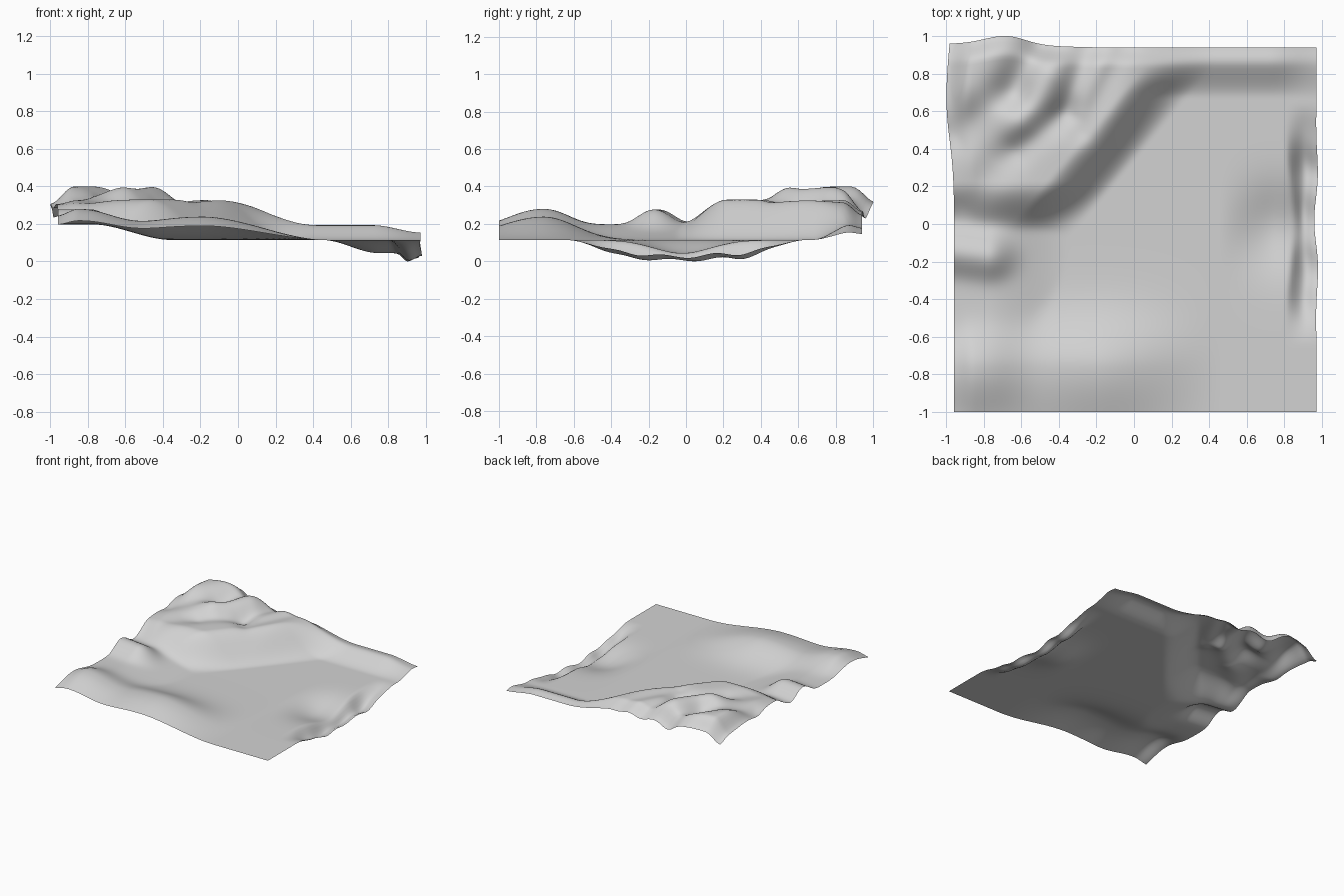
import bpy, bmesh
from math import exp, sin
from mathutils import Vector

cube = bpy.data.objects.get("Cube")
if cube:
    bpy.data.objects.remove(cube, do_unlink=True)

PLAIN = 0.117
STEPS = 120


def smooth(value, low, high):
    t = min(1, max(0, (value - low) / (high - low)))
    return t * t * (3 - 2 * t)


def bell(value, width):
    return exp(-0.5 * (value / width) ** 2)


def blend(*heights):
    """Soft maximum of several heights."""
    return sum(h ** 3 for h in heights) ** (1 / 3)


def crease(x, y, start, end, width):
    """Bell-shaped fold along a straight segment."""
    p, a, b = Vector((x, y)), Vector(start), Vector(end)
    t = min(1, max(0, (p - a).dot(b - a) / (b - a).length_squared))
    return bell((p - a.lerp(b, t)).length, width)


# Folds on the high ground: start, end, width, height
FOLDS = [
    ((-0.82, 0.74), (-0.72, 0.92), 0.15, 0.07),
    ((-0.64, 0.7), (-0.48, 1.0), 0.06, -0.05),
    ((-0.92, 0.48), (-0.64, 0.7), 0.07, -0.04),
    ((-0.5, 0.95), (-0.49, 1.0), 0.06, -0.04),
    ((-0.6, 0.56), (-0.46, 0.78), 0.09, 0.065),
    ((-0.62, 0.4), (-0.36, 0.6), 0.055, -0.035),
    ((-0.36, 0.6), (-0.22, 1.0), 0.055, -0.04),
    ((-0.3, 0.62), (-0.14, 0.9), 0.06, 0.02),
    ((-0.28, 0.5), (-0.06, 0.95), 0.05, -0.025),
    ((-0.9, 0.1), (-0.72, 0.32), 0.07, -0.025),
]


def high_ground(x, y):
    # Diagonal bank that turns into a low bank along the back
    diagonal = smooth(-0.766 * (x + 0.4) + 0.642 * (y - 0.08), -0.14, 0.14)
    back = smooth(y, 0.67, 0.91)
    height = 0.215 * smooth(y, -0.12, 0.22)
    low = 0.09 - 0.045 * smooth(x, 0.72, 0.98)
    height += (low - height) * smooth(x, -0.12, 0.42)
    h = height * (1 - (1 - diagonal) * (1 - back))
    h += sum(amount * crease(x, y, a, b, w) for a, b, w, amount in FOLDS)
    # Droop towards the back and left edges
    h *= 1 - 0.3 * smooth(y, 0.84, 0.95)
    h *= 1 - (0.13 + 0.25 * smooth(y, 0.4, 0.9)) * smooth(-x, 0.84, 0.96)
    return max(0, h)


def front_ridge(x, y):
    height = 0.125 * smooth(-x, -0.48, 0.2)
    height += 0.035 * bell(x + 0.84, 0.12) - 0.025 * bell(x + 0.53, 0.13)
    height *= 1 - 0.2 * smooth(-x, 0.85, 0.96)
    return max(0, height) * bell(y + 0.76, 0.17 if y > -0.76 else 0.24)


def west_ground(x, y):
    # Low western rise with one rounded crest on it
    base = 0.083 * smooth(-x, 0.35, 0.78) * (1 - 0.3 * smooth(-y, 0.8, 1))
    crest = 0.155 * crease(x, y, (-1.0, -0.14), (-0.78, -0.17), 0.11)
    return blend(base, crest)


def side_hollow(x, y):
    tongue = 0.07 * smooth(x, 0.45, 0.75) * bell(y + 0.02, 0.15)
    rim = smooth(x, 0.8, 0.91) * smooth(-abs(y), -0.65, -0.25)
    ripple = 0.008 * sin(24 * y + 14 * x)
    edge = rim * (0.1 + ripple - 0.025 * smooth(x, 0.91, 0.97))
    return blend(tongue, edge)


def surface_point(x, y):
    land = blend(west_ground(x, y), front_ridge(x, y), high_ground(x, y))
    z = PLAIN + land - side_hollow(x, y)
    # Bulging outline of the raised corner and wavy hollow edge
    px = x - 0.04 * bell(y - 0.65, 0.2) * smooth(-x, 0.6, 0.9)
    px -= 0.01 * smooth(-x, 0.7, 0.95) * smooth(y, 0.6, 0.95)
    px += 0.012 * sin(11 * y + 4.5) * smooth(x, 0.85, 0.97) * bell(y, 0.28)
    py = y + 0.045 * bell(x + 0.68, 0.1) * smooth(y, 0.6, 0.92)
    py += 0.02 * smooth(-x, 0.1, 0.9) * smooth(y, 0.7, 0.94)
    return Vector((px, py, z))


# Terrain sheet
mesh = bpy.data.meshes.new("terrain_sheet")
bm = bmesh.new()
bmesh.ops.create_grid(bm, x_segments=STEPS, y_segments=STEPS, size=1)
for v in bm.verts:
    v.co = surface_point(v.co.x * 0.965 + 0.007, v.co.y * 0.97 - 0.03)
lowest = min(v.co.z for v in bm.verts)
for v in bm.verts:
    v.co.z -= lowest
for f in bm.faces:
    f.smooth = True
bm.to_mesh(mesh)
bm.free()
terrain = bpy.data.objects.new("terrain_sheet", mesh)
bpy.context.collection.objects.link(terrain)

# Plain grey ground
grey = bpy.data.materials.new("light_grey")
grey.use_nodes = True
colour = (0.65, 0.65, 0.65, 1)
grey.diffuse_color = colour
grey.node_tree.nodes["Principled BSDF"].inputs["Base Color"].default_value = colour
mesh.materials.append(grey)
